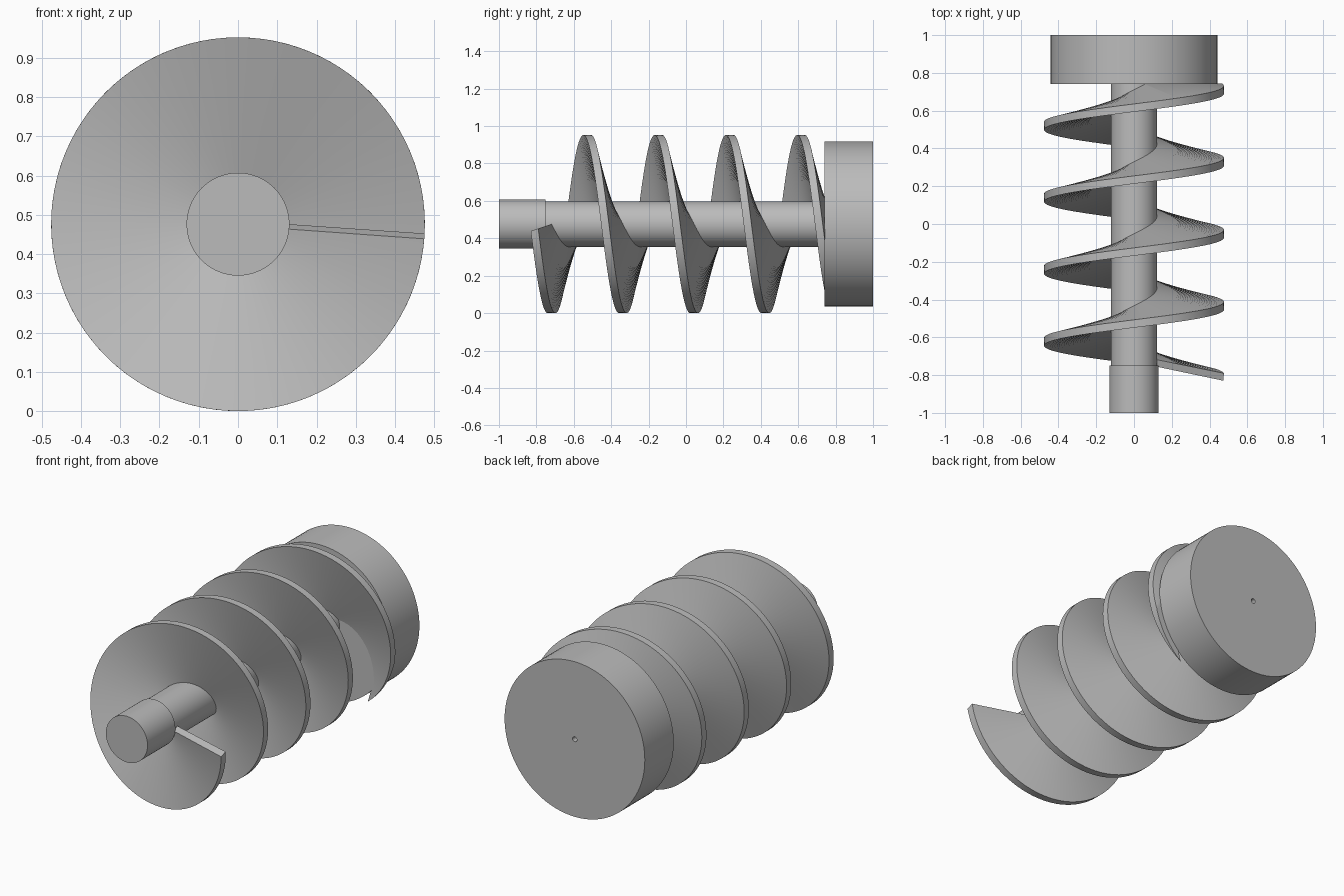
import bpy
import bmesh
from math import atan2, cos, sin, pi, radians

if "Cube" in bpy.data.objects:
    bpy.data.objects.remove(bpy.data.objects["Cube"], do_unlink=True)

AXIS_Z = 0.476
PITCH = 0.381
OUTER = 0.476
HUB_FRONT = 0.74

steel = bpy.data.materials.new("grey steel")
steel.use_nodes = True
grey = (0.5, 0.5, 0.5, 1)
steel.diffuse_color = grey
steel.node_tree.nodes["Principled BSDF"].inputs["Base Color"].default_value = grey


def finish(name, bm):
    """Turn a bmesh into a smooth-shaded object with crisp edges."""
    bmesh.ops.recalc_face_normals(bm, faces=bm.faces)
    mesh = bpy.data.meshes.new(name)
    bm.to_mesh(mesh)
    bm.free()
    mesh.materials.append(steel)
    obj = bpy.data.objects.new(name, mesh)
    bpy.context.collection.objects.link(obj)
    bpy.ops.object.select_all(action="DESELECT")
    obj.select_set(True)
    bpy.context.view_layer.objects.active = obj
    bpy.ops.object.shade_smooth_by_angle(angle=radians(30))
    return obj


def lathe(name, profile, sides=96):
    """Revolve (radius, y) points around the long axis."""
    bm = bmesh.new()
    verts = [bm.verts.new((r, y, AXIS_Z)) for r, y in profile]
    edges = [bm.edges.new(pair) for pair in zip(verts, verts[1:])]
    bmesh.ops.spin(bm, geom=verts + edges, cent=(0, 0, AXIS_Z), axis=(0, 1, 0),
                   angle=2 * pi, steps=sides, use_merge=True)
    bmesh.ops.remove_doubles(bm, verts=bm.verts, dist=1e-5)
    return finish(name, bm)


def screw_blade(name, section, turns, steps_per_turn=96):
    """Sweep a slanted four-sided section along a helix, cut flush at the hub."""
    bm = bmesh.new()
    rings = []
    for i in range(int(turns * steps_per_turn) + 1):
        t = i / steps_per_turn
        ring = []
        for r, y in section:
            # the end of the blade leans back, square to its winding direction
            a = atan2(0.34 * (y + 0.72), r) - 2 * pi * t
            ring.append(bm.verts.new((r * cos(a), y + PITCH * t, AXIS_Z + r * sin(a))))
        rings.append(ring)
    for a, b in zip(rings, rings[1:]):
        for k in range(4):
            n = (k + 1) % 4
            bm.faces.new((a[k], a[n], b[n], b[k]))
    bm.faces.new(rings[0])
    bm.faces.new(rings[-1])
    cut = bmesh.ops.bisect_plane(bm, geom=bm.verts[:] + bm.edges[:] + bm.faces[:],
                                 plane_co=(0, HUB_FRONT + 0.004, 0),
                                 plane_no=(0, 1, 0), clear_outer=True)
    rim = [e for e in cut["geom_cut"] if isinstance(e, bmesh.types.BMEdge)]
    bmesh.ops.holes_fill(bm, edges=rim, sides=0)
    return finish(name, bm)


# Shaft and the slightly thicker front journal
lathe("shaft", [(0, -0.76), (0.122, -0.76), (0.122, 0.75), (0, 0.75)])
lathe("front_journal", [(0, -1), (0.131, -1), (0.131, -0.75), (0, -0.75)])

# Rear drum with a small centre hole
lathe("rear_drum", [(0, HUB_FRONT), (0.441, HUB_FRONT), (0.441, 1),
                    (0.014, 1), (0.014, 0.94), (0, 0.94)])

# Helical blade, its outer edge leaning forward
screw_blade("screw_blade", [(0.11, -0.716), (OUTER, -0.79),
                            (OUTER, -0.83), (0.11, -0.753)], turns=4.5)
